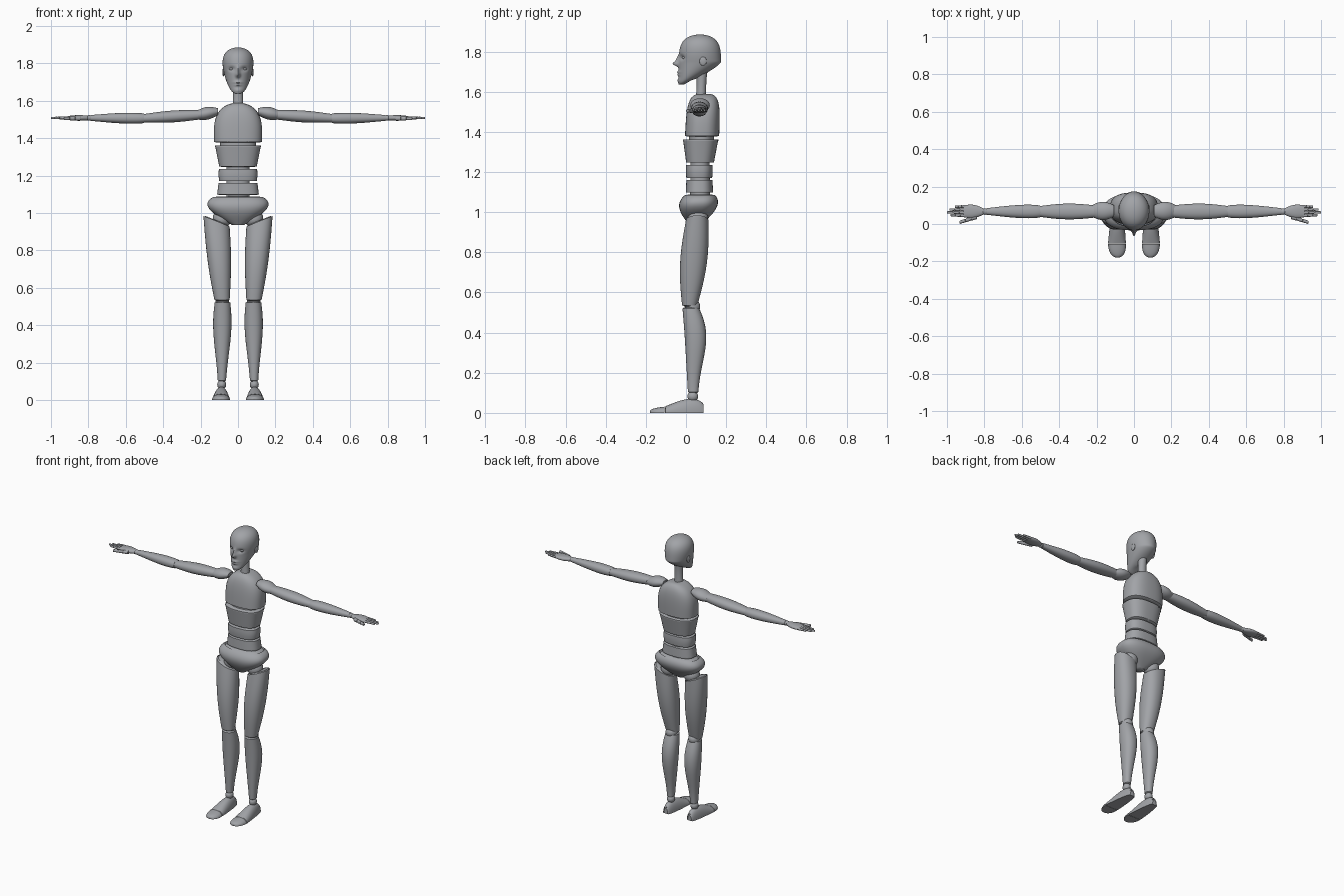
import bpy, bmesh, math
from mathutils import Vector, Matrix

if "Cube" in bpy.data.objects:
    bpy.data.objects.remove(bpy.data.objects["Cube"])

grey = bpy.data.materials.new("mannequin grey")
grey.use_nodes = True
grey.diffuse_color = (0.36, 0.37, 0.39, 1)
grey.node_tree.nodes["Principled BSDF"].inputs["Base Color"].default_value = grey.diffuse_color


def finish(name, bm, mirror):
    """Turn a bmesh into one object, or into a left and right pair."""
    bmesh.ops.recalc_face_normals(bm, faces=bm.faces)
    for prefix in (("left_", "right_") if mirror else ("",)):
        copy = bm.copy()
        if prefix == "right_":
            bmesh.ops.scale(copy, vec=(-1, 1, 1), verts=copy.verts)
            bmesh.ops.reverse_faces(copy, faces=copy.faces)
        mesh = bpy.data.meshes.new(prefix + name)
        copy.to_mesh(mesh)
        copy.free()
        mesh.materials.append(grey)
        part = bpy.data.objects.new(prefix + name, mesh)
        bpy.context.collection.objects.link(part)
        bpy.ops.object.select_all(action='DESELECT')
        part.select_set(True)
        bpy.context.view_layer.objects.active = part
        bpy.ops.object.shade_smooth_by_angle(angle=math.radians(45))
    bm.free()


def loft(name, section, mirror=False, power=2.2, rim=0.006, sides=40, steps=16, warp=None):
    """Skin superellipse rings; section(t) gives centre, two half sizes and the lofting axis."""
    bm = bmesh.new()
    rings = []
    params = [(1 - math.cos(math.pi * i / steps)) / 2 for i in range(steps + 1)]
    # End rings are repeated, shrunk to a flat cap and eased into a rounded rim
    plan = [(params[0], 0, rim)] + [(t, 0, 0) for t in params] + [(params[-1], 0, rim)]
    plan[1], plan[-2] = (params[0], rim, 0), (params[-1], -rim, 0)
    for t, shift, shrink in plan:
        centre, (half_a, half_b), axis = section(t)
        u, v = [Vector([float(i == k) for i in range(3)]) for k in range(3) if k != axis]
        direction = section(1)[0][axis] - section(0)[0][axis]
        centre = centre.copy()
        centre[axis] += math.copysign(shift, shift * direction)
        ring = []
        for k in range(sides):
            angle = math.tau * k / sides
            c, s = math.cos(angle), math.sin(angle)
            a = max(half_a - shrink, 0.002) * math.copysign(abs(c) ** (2 / power), c)
            b = max(half_b - shrink, 0.002) * math.copysign(abs(s) ** (2 / power), s)
            point = centre + u * a + v * b
            ring.append(bm.verts.new(warp(point) if warp else point))
        rings.append(ring)
    for low, high in zip(rings, rings[1:]):
        for k in range(sides):
            j = (k + 1) % sides
            bm.faces.new((low[k], low[j], high[j], high[k]))
    bm.faces.new(rings[0])
    bm.faces.new(rings[-1])
    finish(name, bm, mirror)


def segment(name, start, end, size, end_size, bulge=(0, 0), peak=0.5, bow=(0, 0, 0), dome=None, **options):
    """Tapered piece that swells around its peak; dome closes the far end."""
    start, end, bow = Vector(start), Vector(end), Vector(bow)
    span = [abs(d) for d in end - start]
    axis = span.index(max(span))

    def section(t):
        swell = math.sin(math.pi * t ** (math.log(0.5) / math.log(peak)))
        close = math.sqrt(max(0, 1 - t ** dome)) if dome else 1
        halves = [p + (q - p) * t + r * swell for p, q, r in zip(size, end_size, bulge)]
        return start.lerp(end, t) + bow * swell, (halves[0] * close, halves[1] * math.sqrt(close)), axis

    loft(name, section, **options)


def ball(name, centre, radii):
    bm = bmesh.new()
    bmesh.ops.create_uvsphere(bm, u_segments=24, v_segments=14, radius=1)
    bmesh.ops.transform(bm, matrix=Matrix.Translation(centre) @ Matrix.Diagonal((*radii, 1)), verts=bm.verts)
    finish(name, bm, True)


# Head: domed skull whose underside runs forward to the chin
CHIN, CROWN = 1.636, 1.885


def head_section(t):
    width = 0.104 * t ** 0.4 * math.sqrt(1 - t ** 5)
    dome = math.sqrt(1 - t ** 7)
    front = 0.07 - 0.106 * dome
    back = 0.07 + 0.105 * dome - 0.185 * max(0, 1 - t / 0.45) ** 1.3
    return Vector((0, (front + back) / 2, CHIN + (CROWN - CHIN) * t)), (width, (back - front) / 2), 2


# Soft face bumps: x, z, x spread, z spread, push along y
FACE = {
    "nose tip": (0, 1.738, .011, .012, -.024),
    "nose bridge": (0, 1.757, .008, .022, -.014),
    "eye socket": (.034, 1.77, .017, .012, .012),
    "upper lip": (0, 1.698, .022, .006, -.009),
    "lower lip": (0, 1.684, .018, .006, -.008),
    "chin": (0, 1.655, .022, .012, -.006),
}


def sculpt(point):
    if point.y < 0.04:
        point.y += sum(push * math.exp(-((abs(point.x) - x) / wide) ** 2 - ((point.z - z) / tall) ** 2)
                       for x, z, wide, tall, push in FACE.values())
    return point


loft("head", head_section, power=2, rim=0, sides=96, steps=70, warp=sculpt)
ball("eye", (.034, -.006, 1.77), (.014, .013, .009))
ball("ear_disc", (.078, .085, 1.752), (.006, .018, .022))
segment("neck", (0, .075, 1.56), (0, .08, 1.74), (.03, .027), (.03, .033), (-.004, -.006), power=2)

# Torso: stacked blocks around a thin spine
torso = dict(power=2.6, sides=48, rim=0.008)
segment("chest", (0, .08, 1.378), (0, .09, 1.59), (.128, .085), (.134, .085), dome=3.5, **torso)
segment("ribcage", (0, .07, 1.247), (0, .073, 1.362), (.1, .069), (.123, .088), **torso)
segment("upper_waist", (0, .066, 1.17), (0, .066, 1.235), (.1, .064), (.102, .066), (.003, .002), **torso)
segment("lower_waist", (0, .067, 1.097), (0, .067, 1.16), (.112, .068), (.104, .065), **torso)
segment("pelvis", (0, .07, 1.087), (0, .045, .935), (.125, .07), (.03, .03), (.07, .04), peak=0.4, **torso)
segment("spine", (0, .07, 1.06), (0, .07, 1.3), (.062, .05), (.06, .047))
segment("chest_joint", (0, .077, 1.35), (0, .077, 1.39), (.095, .062), (.095, .062))


# Legs, with the thigh tops slanting up and outward
def slant(point):
    point.z += 0.4 * max(0, min(1, (point.z - 0.65) / 0.3)) * (point.x - 0.11)
    return point


def grounded(point):
    point.z = max(point.z, 0)
    return point


ball("hip_ball", (.085, .06, .97), (.05, .05, .05))
segment("thigh", (.085, .018, .53), (.115, .056, .958), (.04, .037), (.07, .056), (.008, .02),
        mirror=True, rim=0.01, warp=slant)
ball("knee_ball", (.084, .033, .53), (.036, .038, .036))
segment("shin", (.086, .036, .1), (.083, .023, .525), (.022, .026), (.041, .041), (.014, .018),
        peak=0.65, bow=(0, .02, 0), mirror=True)
ball("ankle_ball", (.087, .034, .082), (.024, .027, .026))
segment("foot", (.088, .088, 0), (.091, -.105, 0), (.02, .04), (.048, .032), (.006, .033),
        peak=0.35, mirror=True, warp=grounded)
segment("toe", (.091, -.107, 0), (.088, -.18, 0), (.048, .031), (.044, .022), dome=3,
        mirror=True, rim=0.002, warp=grounded)

# Arms
segment("shoulder", (.106, .07, 1.542), (.232, .07, 1.522), (.03, .018), (.027, .018), (.02, .016),
        mirror=True, power=2)
segment("upper_arm", (.205, .067, 1.525), (.507, .067, 1.506), (.032, .025), (.028, .022), (.012, .008),
        mirror=True)
ball("elbow_ball", (.505, .067, 1.506), (.024, .026, .024))
segment("forearm", (.5, .067, 1.506), (.792, .067, 1.508), (.03, .024), (.017, .015), (.01, .008),
        peak=0.35, mirror=True)
ball("wrist_ball", (.797, .066, 1.508), (.017, .017, .015))
segment("palm", (.802, .067, 1.508), (.912, .068, 1.508), (.015, .012), (.031, .01), (.012, .004),
        mirror=True)


def finger(name, root, tip, radius, joints=3):
    """A row of tapering knuckle pieces."""
    root, tip = Vector(root), Vector(tip)
    for i in range(joints):
        thick, thin = radius * (1 - 0.1 * i), radius * (0.9 - 0.1 * i)
        segment(f"{name}_{i + 1}", root.lerp(tip, i / joints), root.lerp(tip, (i + 1) / joints),
                (thick, thick), (thin, thin), mirror=True, power=2, rim=0.002, sides=14, steps=4)


for i, (label, reach) in enumerate((("index", .982), ("middle", 1), ("ring", .987), ("little", .958))):
    y = 0.044 + 0.0165 * i
    finger(label + "_finger", (.9, y, 1.508), (reach, y * 0.9 + 0.008, 1.508), 0.0085)
finger("thumb", (.84, .038, 1.505), (.932, .009, 1.505), 0.012)
